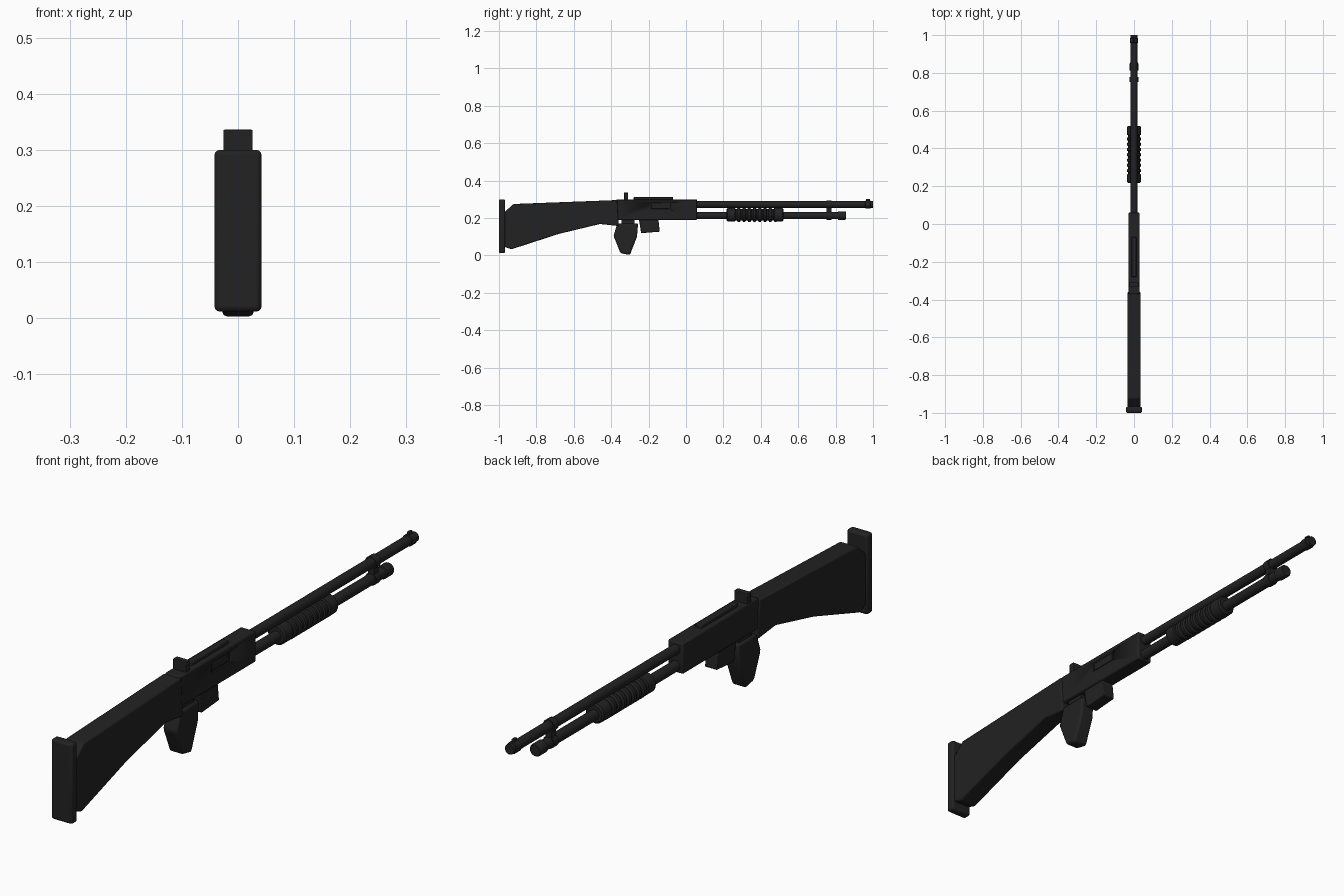
import bpy, bmesh, math
from mathutils import Matrix, Vector

if "Cube" in bpy.data.objects:
    bpy.data.objects.remove(bpy.data.objects["Cube"])


def material(name, v):
    m = bpy.data.materials.new(name)
    m.diffuse_color = (v, v, v, 1)
    m.use_nodes = True
    m.node_tree.nodes["Principled BSDF"].inputs["Base Color"].default_value = m.diffuse_color
    return m


BLACK = material("matte black", 0.016)


def finish(name, bm, bevel=0.0, segments=2, smooth=True):
    bmesh.ops.recalc_face_normals(bm, faces=bm.faces)
    me = bpy.data.meshes.new(name)
    bm.to_mesh(me)
    bm.free()
    ob = bpy.data.objects.new(name, me)
    bpy.context.collection.objects.link(ob)
    me.materials.append(BLACK)
    if bevel:
        mod = ob.modifiers.new("bevel", 'BEVEL')
        mod.width, mod.segments = bevel, segments
        mod.limit_method = 'ANGLE'
    if smooth:
        bpy.ops.object.select_all(action='DESELECT')
        bpy.context.view_layer.objects.active = ob
        ob.select_set(True)
        bpy.ops.object.shade_smooth_by_angle(angle=math.radians(35))
    return ob


def box(name, x, y, z, bevel=0.0, segments=2):
    bm = bmesh.new()
    bmesh.ops.create_cube(bm, size=1)
    for v in bm.verts:
        v.co = [a + (c + 0.5) * (b - a) for c, (a, b) in zip(v.co, (x, y, z))]
    return finish(name, bm, bevel, segments)


def slab(name, outline, half_width, bevel, segments=2):
    """Side outline of (y, z) points extruded across x."""
    bm = bmesh.new()
    face = bm.faces.new([bm.verts.new((-half_width, y, z)) for y, z in outline])
    ext = bmesh.ops.extrude_face_region(bm, geom=[face])
    moved = [e for e in ext["geom"] if isinstance(e, bmesh.types.BMVert)]
    bmesh.ops.translate(bm, verts=moved, vec=(2 * half_width, 0, 0))
    return finish(name, bm, bevel, segments)


def turned(name, z, profile, sides=24):
    """Profile of (y, radius) points turned about a lengthwise axis at height z."""
    bm = bmesh.new()
    rings = []
    for y, r in profile:
        angles = [math.tau * i / sides for i in range(sides)]
        rings.append([bm.verts.new((r * math.cos(a), y, z + r * math.sin(a))) for a in angles])
    for a, b in zip(rings, rings[1:]):
        for i in range(sides):
            j = (i + 1) % sides
            bm.faces.new((a[i], a[j], b[j], b[i]))
    bm.faces.new(rings[0])
    bm.faces.new(rings[-1])
    return finish(name, bm)


# Stock and butt pad
box("butt_pad", (-0.042, 0.042), (-1.0, -0.967), (0.012, 0.30), 0.009, 3)
slab("stock", [(-0.97, 0.045), (-0.933, 0.033), (-0.68, 0.115), (-0.46, 0.168),
               (-0.36, 0.157), (-0.368, 0.296), (-0.922, 0.275), (-0.97, 0.232)], 0.035, 0.005)

# Receiver with a pocket cut for the ejection port
receiver = box("receiver", (-0.030, 0.030), (-0.372, 0.06), (0.19, 0.30), 0.005)
cutter = box("port_cutter", (0.024, 0.05), (-0.193, -0.083), (0.244, 0.281))
cutter.hide_render = True
cutter.hide_viewport = True
cut = receiver.modifiers.new("port", 'BOOLEAN')
cut.object, cut.operation, cut.solver = cutter, 'DIFFERENCE', 'EXACT'
box("ejection_port_cover", (0.02, 0.027), (-0.186, -0.09), (0.249, 0.276), 0.002)

# Top rail and rear sight
box("top_rail", (-0.012, 0.012), (-0.28, -0.07), (0.295, 0.312), 0.003)
box("rear_sight", (-0.026, 0.026), (-0.331, -0.309), (0.295, 0.336), 0.002)

# Grip and the block in front of it
slab("grip", [(-0.366, 0.172), (-0.256, 0.172), (-0.262, 0.10), (-0.30, 0.002),
              (-0.350, 0.012), (-0.388, 0.105)], 0.028, 0.008)
box("grip_neck", (-0.018, 0.018), (-0.345, -0.275), (0.16, 0.195))
slab("magazine_block", [(-0.252, 0.195), (-0.148, 0.195), (-0.14, 0.127), (-0.24, 0.119)],
     0.024, 0.003)

# Barrel with muzzle collar and front sight
turned("barrel", 0.272, [(0.05, 0.018), (0.958, 0.018), (0.96, 0.021), (0.985, 0.021),
                         (0.987, 0.018), (1.0, 0.018)])
box("front_sight", (-0.005, 0.005), (0.962, 0.983), (0.28, 0.302), 0.002)

# Tube under the barrel with end cap
turned("magazine_tube", 0.213, [(0.05, 0.019), (0.812, 0.019), (0.814, 0.023),
                                (0.85, 0.023), (0.855, 0.02)])

# Ribbed sliding fore-end
ribs = [(0.217, 0.030), (0.222, 0.036), (0.262, 0.036)]
for i in range(8):
    y = 0.262 + i * 0.028
    ribs += [(y + 0.003, 0.031), (y + 0.011, 0.031), (y + 0.014, 0.037), (y + 0.026, 0.037)]
ribs += [(0.515, 0.036), (0.52, 0.030)]
turned("fore_end", 0.217, ribs)

# Clamp joining barrel and tube
for part, z in (("clamp_upper_ring", 0.272), ("clamp_lower_ring", 0.213)):
    turned(part, z, [(0.752, 0.0225), (0.778, 0.0225)])
box("clamp_bridge", (-0.012, 0.012), (0.752, 0.778), (0.215, 0.27))
